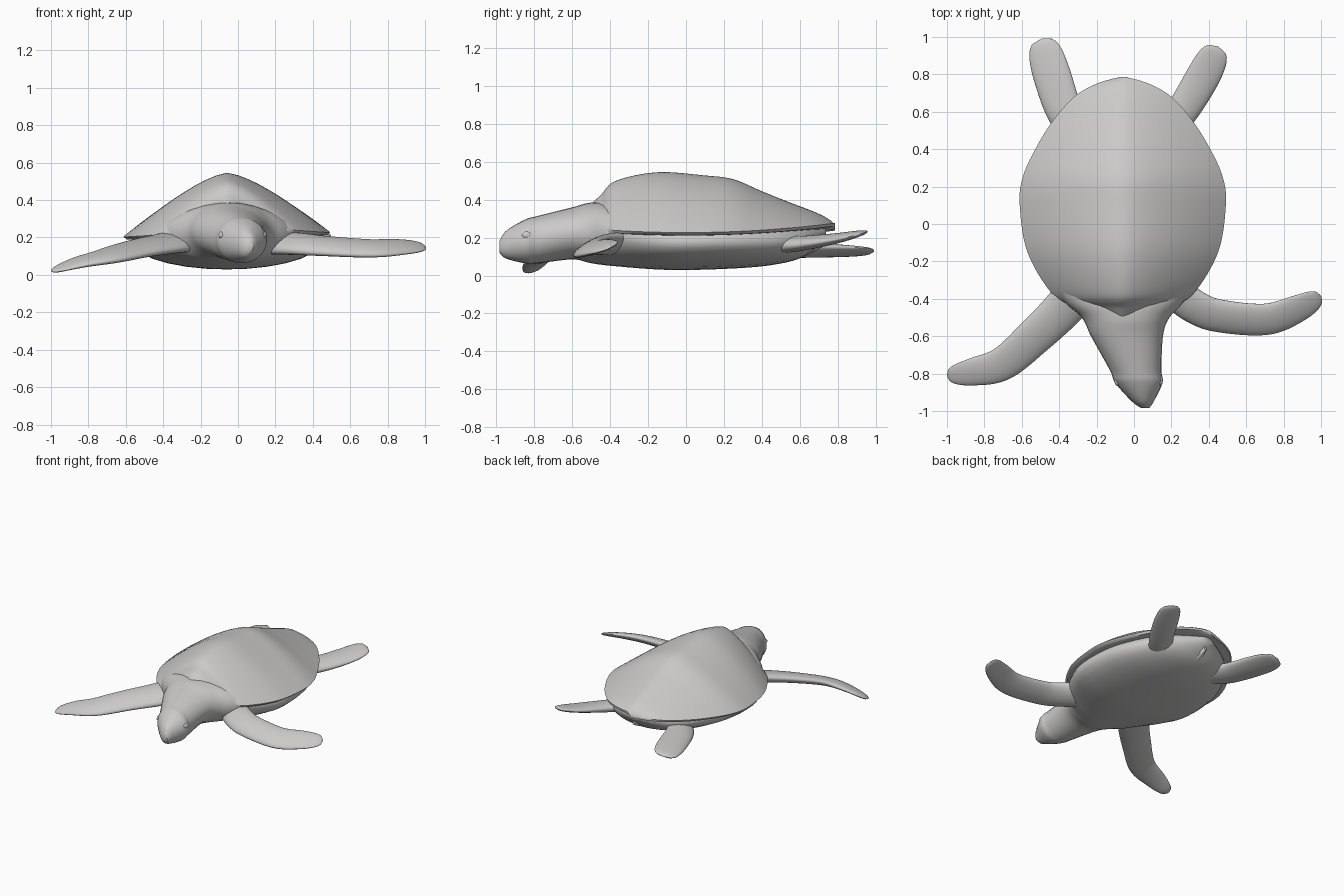
import bpy, bmesh, math
from mathutils import Vector

if "Cube" in bpy.data.objects:
    bpy.data.objects.remove(bpy.data.objects["Cube"])

GREY = (0.6, 0.59, 0.585, 1)
skin = bpy.data.materials.new("warm_grey")
skin.use_nodes = True
skin.diffuse_color = GREY
skin.node_tree.nodes["Principled BSDF"].inputs["Base Color"].default_value = GREY

UP = Vector((0, 0, 1))


def smooth_rows(rows, steps=8):
    """Pass a smooth curve through a few rows of numbers."""
    rows = [Vector(row) for row in rows]
    padded = [rows[0]] + rows + [rows[-1]]
    out = []
    for a, b, c, d in zip(padded, padded[1:], padded[2:], padded[3:]):
        for s in range(steps):
            t = s / steps
            near, far = (c - a) / 2, (d - b) / 2
            bend = 3 * (c - b) - 2 * near - far
            twist = 2 * (b - c) + near + far
            out.append(b + near * t + bend * t ** 2 + twist * t ** 3)
    return out + [rows[-1]]


def finish(name, bm):
    bmesh.ops.recalc_face_normals(bm, faces=bm.faces)
    mesh = bpy.data.meshes.new(name)
    bm.to_mesh(mesh)
    bm.free()
    mesh.materials.append(skin)
    part = bpy.data.objects.new(name, mesh)
    bpy.context.collection.objects.link(part)
    bpy.ops.object.select_all(action="DESELECT")
    part.select_set(True)
    bpy.context.view_layer.objects.active = part
    bpy.ops.object.shade_smooth_by_angle(angle=math.radians(50))


def loft(name, rings):
    """Skin a list of closed rings and cap both ends."""
    bm = bmesh.new()
    loops = [[bm.verts.new(point) for point in ring] for ring in rings]
    for low, high in zip(loops, loops[1:]):
        for i in range(len(low)):
            bm.faces.new((low[i - 1], low[i], high[i], high[i - 1]))
    bm.faces.new(loops[0])
    bm.faces.new(loops[-1])
    finish(name, bm)


def oval(centre, across, rise, sides=28):
    turns = [math.tau * i / sides for i in range(sides)]
    return [centre + across * math.cos(a) + rise * math.sin(a) for a in turns]


def body_ring(y, left, right, bottom, top):
    centre = Vector(((left + right) / 2, y, (bottom + top) / 2))
    return oval(centre, Vector(((right - left) / 2, 0, 0)), UP * (top - bottom) / 2)


def shell_ring(y, half, top, sides=24):
    """Ridged dome section above a thin, flat underside."""
    rim = 0.215 + 0.08 * y * y
    upper, under = [], []
    for i in range(sides + 1):
        t = 2 * i / sides - 1
        t = (t + math.sin(t * math.pi / 2)) / 2
        base = Vector((half * t - 0.06, y, rim + 0.012 * t))
        upper.append(base + UP * (top - rim) * (1 - abs(t) ** 1.45))
        under.append(base + Vector((-0.03 * half * t, 0, -0.015)))
    return upper + under[::-1]


def flipper(name, path, root_width, tip_width, pitch):
    """Flat paddle along a path, thinning out to a rounded tip."""
    points = smooth_rows(path)
    last = len(points) - 1
    rings = []
    for i, point in enumerate(points):
        t = i / last
        along = points[min(i + 1, last)] - points[max(i - 1, 0)]
        side = UP.cross(along).normalized() + UP * pitch
        rounding = math.sqrt(1.002 - t ** 7)
        width = (root_width + (tip_width - root_width) * t) * rounding
        thick = (0.048 - 0.03 * t) * rounding
        rings.append(oval(point, side * width, side.cross(along).normalized() * thick))
    loft(name, rings)


# Head, neck and torso: y, left x, right x, bottom z, top z
body = [(-.985, .04, .08, .12, .18), (-.95, -.01, .105, .09, .235),
        (-.85, -.1, .152, .065, .295), (-.78, -.13, .147, .065, .315),
        (-.6, -.23, .155, .085, .36), (-.5, -.28, .19, .065, .385),
        (-.38, -.4, .29, .05, .38), (-.1, -.55, .43, .03, .33), (.2, -.55, .43, .035, .33),
        (.45, -.45, .34, .055, .31), (.62, -.31, .2, .1, .28), (.74, -.1, -.02, .2, .25)]
loft("head_and_body", [body_ring(*row) for row in smooth_rows(body)])

# Domed shell: y, half width, ridge z
shell = [(-.51, .14, .37), (-.45, .25, .425), (-.37, .38, .5), (-.15, .51, .545),
         (.1, .551, .528), (.25, .535, .508), (.4, .468, .445), (.55, .375, .385),
         (.68, .26, .335), (.75, .14, .3), (.785, .02, .268)]
loft("shell", [shell_ring(*row) for row in smooth_rows(shell)])

# Front flippers sweep forward on one side and outward on the other
flipper("right_front_flipper",
        [(-.3, -.36, .18), (-.39, -.465, .165), (-.53, -.6, .14), (-.7, -.745, .1),
         (-.86, -.79, .065), (-1, -.81, .02)], .115, .075, -.3)
flipper("left_front_flipper",
        [(.2, -.35, .17), (.32, -.44, .165), (.45, -.49, .155), (.7, -.51, .142),
         (.87, -.455, .15), (1, -.385, .155)], .09, .08, .5)

# Rear flippers trail behind
flipper("left_rear_flipper",
        [(.16, .48, .16), (.265, .615, .17), (.37, .79, .195), (.45, .948, .228)],
        .08, .1, .15)
flipper("right_rear_flipper",
        [(-.28, .49, .14), (-.37, .6, .135), (-.44, .8, .13), (-.495, .99, .125)],
        .09, .11, -.2)

# Short tail under the back of the shell
tail = [(.45, -.15, .04, .07, .2), (.58, -.11, 0, .085, .2), (.72, -.065, -.045, .15, .18)]
loft("tail", [body_ring(*row) for row in smooth_rows(tail)])

# Raised oval eyes
for name, x in (("right_eye", -.088), ("left_eye", .138)):
    bm = bmesh.new()
    bmesh.ops.create_uvsphere(bm, u_segments=20, v_segments=12, radius=.02)
    bmesh.ops.scale(bm, vec=(.8, 1.3, 1), verts=bm.verts)
    bmesh.ops.translate(bm, vec=(x, -.84, .212), verts=bm.verts)
    finish(name, bm)
